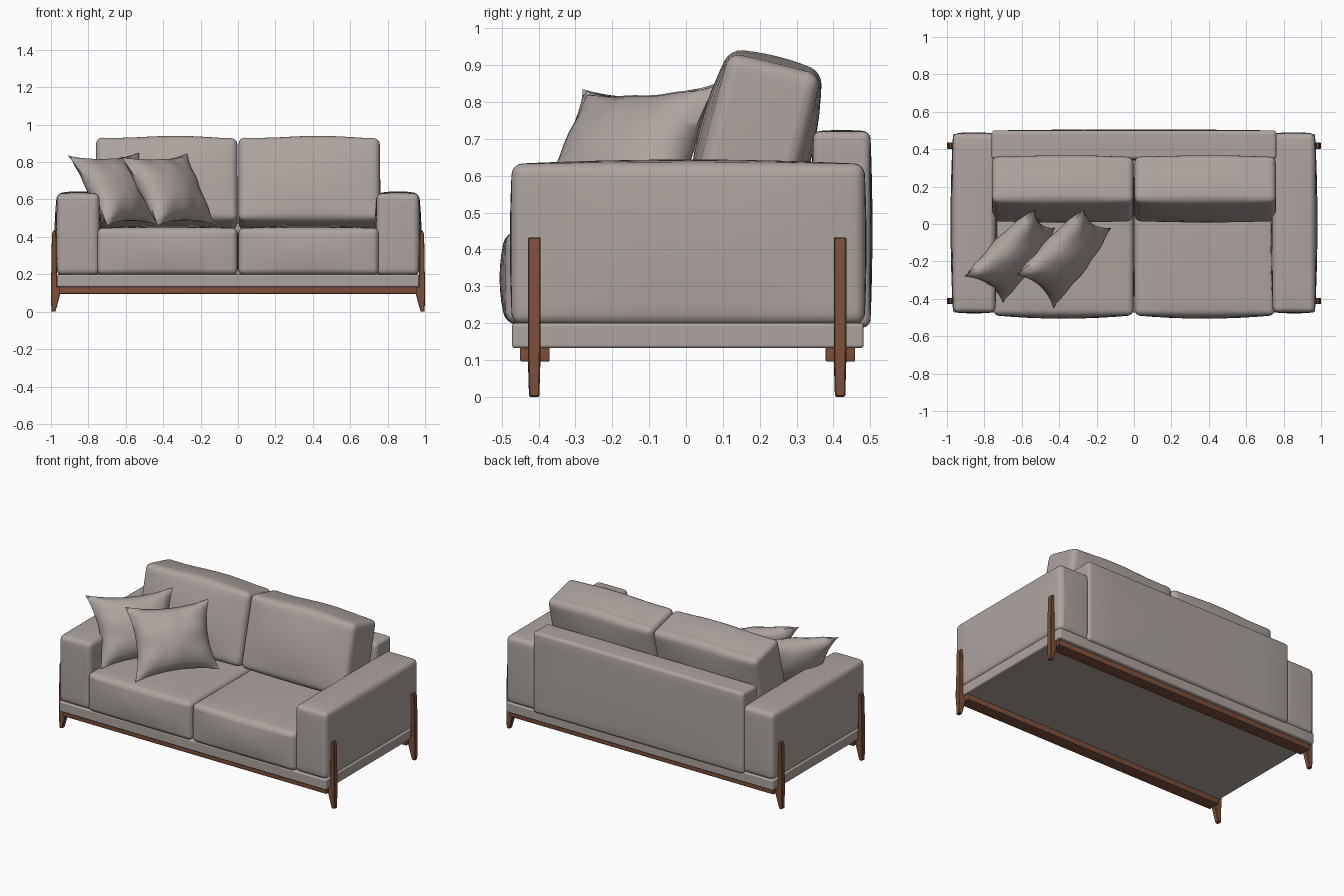
import bpy, bmesh, math
from mathutils import Vector, Matrix

if "Cube" in bpy.data.objects:
    bpy.data.objects.remove(bpy.data.objects["Cube"])


def material(name, rgb):
    m = bpy.data.materials.new(name)
    m.diffuse_color = (*rgb, 1)
    m.use_nodes = True
    m.node_tree.nodes["Principled BSDF"].inputs["Base Color"].default_value = m.diffuse_color
    return m


FABRIC = material("warm_grey_fabric", (0.42, 0.37, 0.345))
WOOD = material("walnut_wood", (0.20, 0.08, 0.04))


def finish(name, bm, mat, angle=40):
    bmesh.ops.recalc_face_normals(bm, faces=bm.faces)
    me = bpy.data.meshes.new(name)
    bm.to_mesh(me)
    bm.free()
    ob = bpy.data.objects.new(name, me)
    bpy.context.collection.objects.link(ob)
    me.materials.append(mat)
    bpy.ops.object.select_all(action='DESELECT')
    bpy.context.view_layer.objects.active = ob
    ob.select_set(True)
    bpy.ops.object.shade_smooth_by_angle(angle=math.radians(angle))
    return ob


def soft_box(name, lo, hi, r, puff=(0, 0, 0), mat=FABRIC, cuts=7, lean=0.0, wave=0.0):
    """Rounded box whose faces bulge by puff; lean tips its top backwards."""
    lo, hi = Vector(lo), Vector(hi)
    mid, half = (lo + hi) / 2, (hi - lo) / 2
    bm = bmesh.new()
    bmesh.ops.create_cube(bm, size=2)
    if cuts:
        bmesh.ops.subdivide_edges(bm, edges=bm.edges[:], cuts=cuts, use_grid_fill=True)
    for v in bm.verts:
        v.co = Vector(a * b for a, b in zip(v.co, half))
    sharp = [e for e in bm.edges if e.calc_face_angle(0) > 1]
    bmesh.ops.bevel(bm, geom=sharp, offset=r, offset_type='OFFSET', segments=4,
                    profile=0.5, affect='EDGES', clamp_overlap=True)
    for v in bm.verts:
        n = [max(-1, min(1, a / b)) for a, b in zip(v.co, half)]
        for i in range(3):
            j, k = (i + 1) % 3, (i + 2) % 3
            v.co[i] += puff[i] * n[i] * (1 - n[j] ** 2) * (1 - n[k] ** 2)
        # gentle sag along the upper edge
        v.co.z += wave * max(0, n[2]) * math.sin(n[0] * 4 + 1)
    bm.transform(Matrix.Translation(mid) @ Matrix.Rotation(-lean, 4, 'X'))
    return finish(name, bm, mat)


def pillow(name, tl, tr, bl, br, thick, n=20):
    """Square scatter pillow with pinched corners between four tips."""
    tl, tr, bl, br = map(Vector, (tl, tr, bl, br))
    normal = (tr - tl + br - bl).cross(tl - bl + tr - br).normalized()
    bm = bmesh.new()

    def point(i, j, side):
        u, v = 2 * i / n - 1, 2 * j / n - 1
        a, b = 1 - u * u, 1 - v * v
        # sides draw inwards between the tips
        pu, pv = u * (1 - 0.15 * b), v * (1 - 0.15 * a)
        s, t = (pu + 1) / 2, (pv + 1) / 2
        p = bl.lerp(br, s).lerp(tl.lerp(tr, s), t)
        # creases run in from the seam
        crease = 1 + 0.10 * math.sin(9 * u + 2) * v * v + 0.10 * math.sin(8 * v) * u * u
        return p + normal * side * thick / 2 * (a * b) ** 0.55 * crease

    for side in (-1, 1):
        g = [[bm.verts.new(point(i, j, side)) for j in range(n + 1)] for i in range(n + 1)]
        for i in range(n):
            for j in range(n):
                bm.faces.new((g[i][j], g[i + 1][j], g[i + 1][j + 1], g[i][j + 1]))
    bmesh.ops.remove_doubles(bm, verts=bm.verts, dist=0.0005)
    return finish(name, bm, FABRIC, 60)


def leg(name, sx, y):
    """Slim post up the arm side with a splayed foot, bevelled all round."""
    prof = [(0.976, 0.003), (0.998, 0.003), (1.0, 0.13), (0.995, 0.41), (0.989, 0.433),
            (0.972, 0.433), (0.968, 0.135), (0.945, 0.13), (0.95, 0.097)]
    bm = bmesh.new()
    rings = []
    for side in (-1, 1):
        ring = []
        for x, z in prof:
            w = 0.017 if z > 0.05 else 0.014
            ring.append(bm.verts.new((sx * x, y + side * w, z - 0.003 if z < 0.05 else z)))
        rings.append(ring)
        bm.faces.new(ring)
    for i in range(len(prof)):
        k = (i + 1) % len(prof)
        bm.faces.new((rings[0][i], rings[0][k], rings[1][k], rings[1][i]))
    bmesh.ops.recalc_face_normals(bm, faces=bm.faces)
    bmesh.ops.bevel(bm, geom=[e for e in bm.edges if e.calc_face_angle(0) > 0.6],
                    offset=0.003, segments=1, affect='EDGES')
    return finish(name, bm, WOOD, 30)


# Upholstered platform and back
soft_box("base", (-0.968, -0.472, 0.132), (0.968, 0.482, 0.2), 0.012)
soft_box("backrest", (-0.762, 0.345, 0.19), (0.762, 0.5, 0.72), 0.022, (0, 0.006, 0.004))

# Mirrored arms, cushions and legs
for sx, side in ((-1, "left"), (1, "right")):
    def span(a, b):
        return sorted((sx * a, sx * b))

    x0, x1 = span(0.742, 0.968)
    soft_box(f"{side}_arm", (x0, -0.472, 0.197), (x1, 0.484, 0.632), 0.042, (0.013, 0.006, 0.012))
    x0, x1 = span(0.003, 0.752)
    soft_box(f"{side}_seat_cushion", (x0, -0.488, 0.197), (x1, 0.35, 0.448), 0.03,
             (0.004, 0.018, 0.014))
    x0, x1 = span(0.004, 0.758)
    soft_box(f"{side}_back_cushion", (x0, 0.06, 0.455), (x1, 0.315, 0.915), 0.06,
             (0.002, 0.03, 0.012), lean=math.radians(14), wave=0.005)
    for y, end in ((-0.412, "front"), (0.418, "back")):
        leg(f"{side}_{end}_leg", sx, y)

# Timber rails under the platform
for y, end in ((-0.41, "front"), (0.419, "back")):
    soft_box(f"{end}_rail", (-0.955, y - 0.04, 0.096), (0.955, y + 0.04, 0.134), 0.004,
             mat=WOOD, cuts=0)

# Scatter pillows leaning in the left corner
pillow("outer_pillow", (-0.91, -0.28, 0.835), (-0.53, 0.08, 0.85),
       (-0.70, -0.42, 0.46), (-0.42, -0.02, 0.46), 0.21)
pillow("inner_pillow", (-0.63, -0.27, 0.83), (-0.27, 0.08, 0.845),
       (-0.43, -0.45, 0.46), (-0.12, -0.02, 0.465), 0.21)
